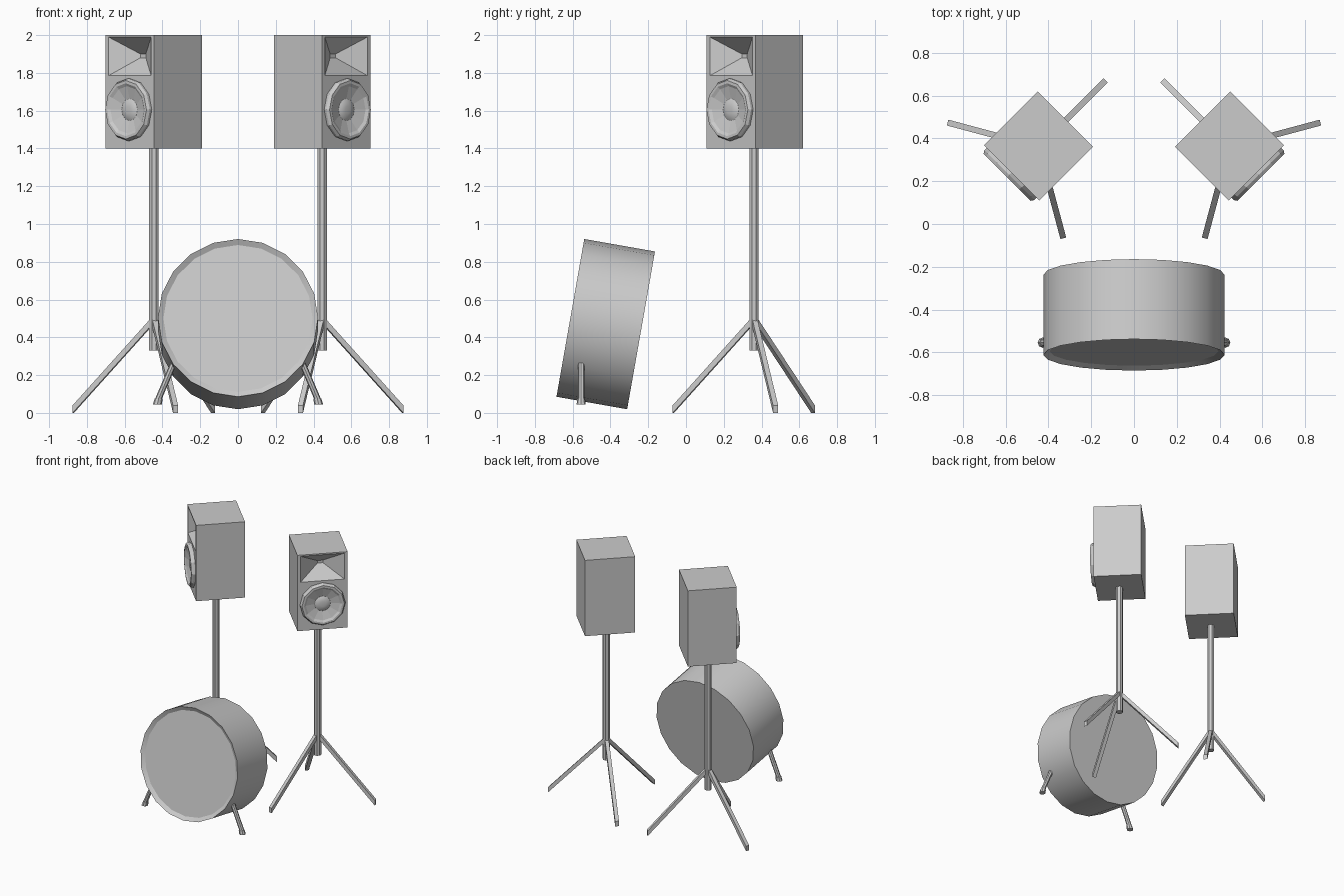
import bpy, bmesh
from math import sin, cos, pi, radians
from mathutils import Matrix, Vector

if "Cube" in bpy.data.objects:
    bpy.data.objects.remove(bpy.data.objects["Cube"])


def loft(name, rings, matrix=Matrix(), mirror=False, smooth=None):
    """Skin a list of equal-sized vertex rings and cap both ends."""
    bm = bmesh.new()
    loops = [[bm.verts.new(matrix @ Vector(p)) for p in ring] for ring in rings]
    for a, b in zip(loops, loops[1:]):
        for i in range(len(a)):
            j = (i + 1) % len(a)
            bm.faces.new((a[i], a[j], b[j], b[i]))
    bm.faces.new(loops[0])
    bm.faces.new(loops[-1])
    bmesh.ops.recalc_face_normals(bm, faces=bm.faces)
    me = bpy.data.meshes.new(name)
    bm.to_mesh(me)
    bm.free()
    ob = bpy.data.objects.new(name, me)
    bpy.context.collection.objects.link(ob)
    if mirror:
        m = ob.modifiers.new("mirror", 'MIRROR')
        m.use_clip = False
        m.use_mirror_merge = False
    if smooth:
        bpy.ops.object.select_all(action='DESELECT')
        bpy.context.view_layer.objects.active = ob
        ob.select_set(True)
        bpy.ops.object.shade_smooth_by_angle(angle=radians(smooth))
    return ob


def disc(r, y, n, z=0.0):
    return [(r * sin(2 * pi * i / n), y, z + r * cos(2 * pi * i / n)) for i in range(n)]


def rect(w, y, z0, z1):
    return [(-w / 2, y, z0), (w / 2, y, z0), (w / 2, y, z1), (-w / 2, y, z1)]


# Speaker cabinet with sunken horn, turned outwards
W, D = 0.366, 0.356
turn = Matrix.Translation((0.447, 0.365, 0)) @ Matrix.Rotation(radians(45), 4, 'Z')
F = -D / 2
loft("speaker_cabinet",
     [rect(W, -F, 1.4, 2.0), rect(W, F, 1.4, 2.0),
      rect(0.32, F, 1.785, 1.99), rect(0.04, F + 0.1, 1.88, 1.9)], turn, True)

# Woofer: rim, shallow cone and dust cap
woofer = [(0.165, -0.005), (0.165, 0.015), (0.155, 0.03), (0.14, 0.03), (0.125, 0.02),
          (0.06, 0.002)]
loft("woofer", [disc(r, F - out, 12, 1.605) for r, out in woofer], turn, True)
cap = [(0.06, 0.001), (0.045, 0.01), (0.02, 0.014)]
loft("dust_cap", [disc(r, F - out, 12, 1.605) for r, out in cap], turn, True, 40)

# Stand pole and tripod legs
px, py = 0.445, 0.36
loft("stand_pole", [[(px + 0.027 * cos(pi * (i + .5) / 4), py + 0.027 * sin(pi * (i + .5) / 4), z)
                     for i in range(8)] for z in (0.33, 1.4)], mirror=True)
for i, ang in enumerate((15, 135, 255)):
    m = Matrix.Translation((px, py, 0)) @ Matrix.Rotation(radians(ang - 90), 4, 'Z')
    loft(f"tripod_leg_{i + 1}",
         [rect(0.028, 0.0, 0.475, 0.515), rect(0.028, 0.442, 0.0, 0.04)], m, True)

# Bass drum, tilted back, with a recessed front head
tilt = Matrix.Translation((0, -0.425, 0.47)) @ Matrix.Rotation(radians(-10), 4, 'X')
loft("bass_drum", [disc(0.424, 0.19, 20), disc(0.424, -0.19, 20), disc(0.395, -0.172, 20)],
     tilt, smooth=25)

# Drum spurs with feet
def spur_ring(c, r, n=8):
    return [(c[0] + r * cos(2 * pi * i / n), c[1] + r * sin(2 * pi * i / n), c[2])
            for i in range(n)]


loft("drum_spur", [spur_ring((0.34, -0.555, 0.265), 0.018), spur_ring((0.425, -0.555, 0.065), 0.018)],
     mirror=True)
loft("spur_foot", [spur_ring((0.42, -0.555, 0.075), 0.021), spur_ring((0.427, -0.555, 0.045), 0.024)],
     mirror=True)
